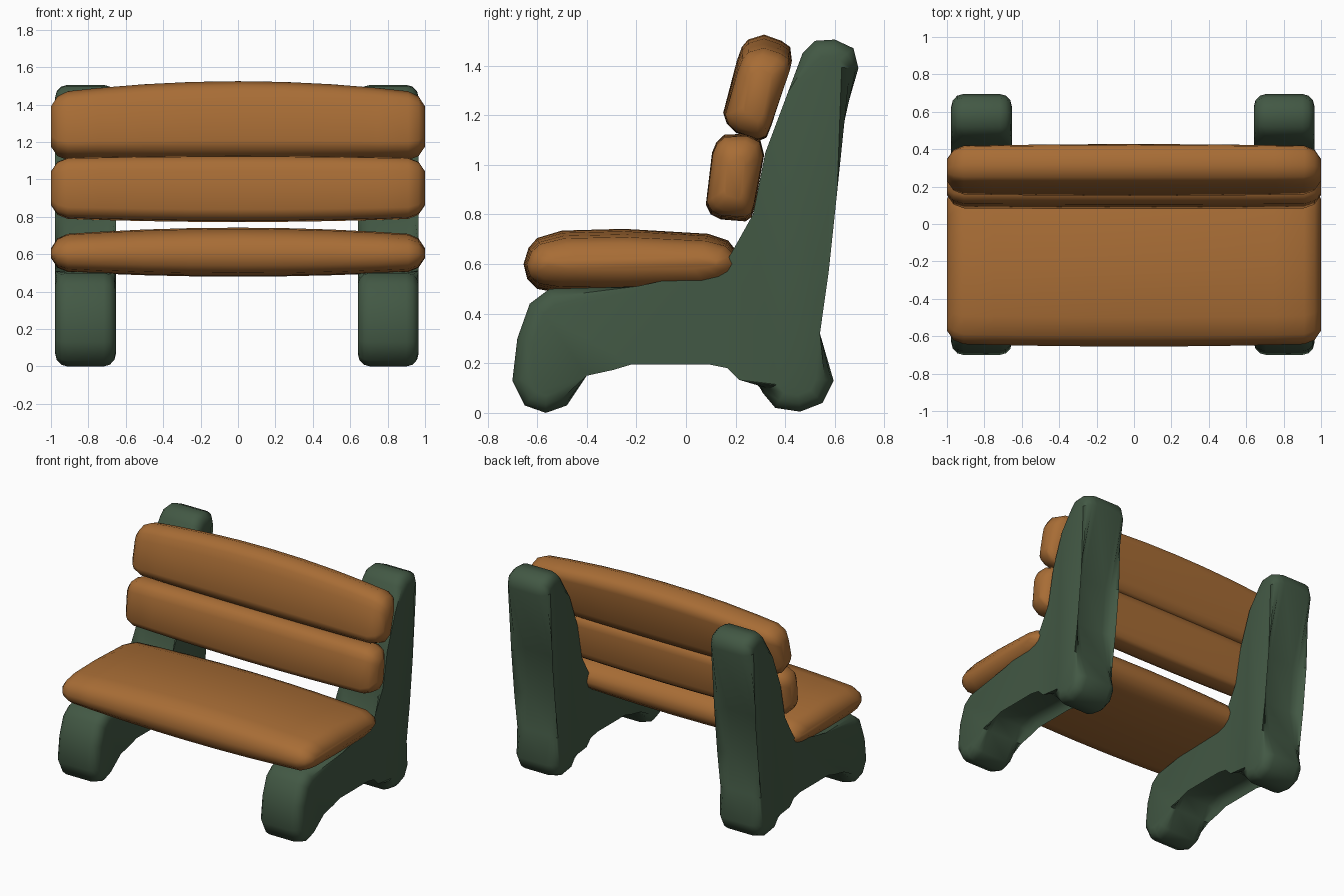
import bpy
import bmesh

cube = bpy.data.objects.get("Cube")
if cube:
    bpy.data.objects.remove(cube, do_unlink=True)


def make_material(name, color):
    mat = bpy.data.materials.new(name)
    mat.use_nodes = True
    mat.diffuse_color = color
    bsdf = next(n for n in mat.node_tree.nodes if n.type == 'BSDF_PRINCIPLED')
    bsdf.inputs["Base Color"].default_value = color
    bsdf.inputs["Roughness"].default_value = 0.8
    return mat


wood = make_material("warm wood", (0.39, 0.152, 0.036, 1))
green = make_material("dark green", (0.055, 0.098, 0.058, 1))


def finish(bm, name, mat):
    bmesh.ops.recalc_face_normals(bm, faces=bm.faces[:])
    mesh = bpy.data.meshes.new(name)
    bm.to_mesh(mesh)
    bm.free()
    mesh.materials.append(mat)
    obj = bpy.data.objects.new(name, mesh)
    bpy.context.collection.objects.link(obj)
    bpy.ops.object.select_all(action='DESELECT')
    obj.select_set(True)
    bpy.context.view_layer.objects.active = obj
    bpy.ops.object.shade_smooth_by_angle(angle=1.0)
    return obj


# Side frame: a side outline extruded in x with rounded rims
FRAME = [(-.70, .13), (-.65, .03), (-.565, 0), (-.48, .03), (-.40, .15),
         (-.33, .23), (-.23, .26), (.10, .26), (.20, .24), (.27, .17),
         (.31, .08), (.36, .02), (.46, .005), (.55, .04), (.595, .13),
         (.54, .32), (.51, .57), (.545, .90), (.695, 1.39), (.675, 1.47),
         (.60, 1.505), (.52, 1.50), (.47, 1.45), (.41, 1.29), (.32, 1.05),
         (.27, .80), (.24, .61), (.18, .53), (.12, .51), (-.20, .51),
         (-.55, .50), (-.63, .44), (-.68, .30)]


def side_frame(name, x_center, width=0.325):
    bm = bmesh.new()
    rings = [[bm.verts.new((x_center + s * width / 2, y, z)) for y, z in FRAME]
             for s in (-1, 1)]
    caps = [bm.faces.new(r) for r in rings]
    n = len(FRAME)
    for i in range(n):
        j = (i + 1) % n
        bm.faces.new((rings[0][i], rings[0][j], rings[1][j], rings[1][i]))
    rim = [e for f in caps for e in f.edges]
    bmesh.ops.bevel(bm, geom=rim, offset=0.065, segments=3, profile=0.5,
                    affect='EDGES', clamp_overlap=False)
    finish(bm, name, green)


side_frame("right_side_frame", -0.815)
side_frame("left_side_frame", 0.803)


# Planks: a cross-section swept along x, bowed and rounded in at the ends
def plank(name, profile, drop, rise, narrow):
    half = [(0, 0), (.25, 0), (.5, 0), (.75, 0), (.91, 0), (.965, .02), (1, .07)]
    stations = [(-x, i) for x, i in half[:0:-1]] + half
    ys, zs = [p[0] for p in profile], [p[1] for p in profile]
    yc, zc = (min(ys) + max(ys)) / 2, (min(zs) + max(zs)) / 2
    hy, hz = (max(ys) - min(ys)) / 2, (max(zs) - min(zs)) / 2
    bm = bmesh.new()
    rings = []
    for x, inset in stations:
        ring = []
        for y, z in profile:
            u = (z - zc + hz) / (2 * hz)
            z2 = zc + (z - zc) * (1 - inset / hz)
            z2 += x * x * (rise * (1 - u) - drop * u)
            y2 = yc + (y - yc) * (1 - (inset + narrow * x * x) / hy)
            ring.append(bm.verts.new((x, y2, z2)))
        rings.append(ring)
    n = len(profile)
    for a, b in zip(rings, rings[1:]):
        for i in range(n):
            j = (i + 1) % n
            bm.faces.new((a[i], a[j], b[j], b[i]))
    bm.faces.new(rings[0])
    bm.faces.new(rings[-1])
    finish(bm, name, wood)


plank("seat_plank",
      [(-.655, .60), (-.635, .665), (-.60, .705), (-.50, .735), (-.25, .742),
       (.09, .722), (.17, .695), (.205, .65), (.22, .60), (.20, .55), (.16, .515),
       (.09, .49), (-.25, .48), (-.52, .485), (-.60, .50), (-.64, .54)],
      0.04, 0.03, 0.015)

plank("lower_back_plank",
      [(.08, .84), (.105, 1.05), (.122, 1.09), (.155, 1.122), (.25, 1.125),
       (.30, 1.10), (.315, 1.04), (.277, .83), (.265, .79), (.24, .772),
       (.14, .78), (.10, .80)],
      0.012, 0.02, 0.005)

plank("upper_back_plank",
      [(.15, 1.21), (.165, 1.165), (.20, 1.13), (.29, 1.095), (.325, 1.11),
       (.345, 1.16), (.427, 1.42), (.42, 1.475), (.385, 1.50), (.315, 1.525),
       (.25, 1.505), (.225, 1.475), (.205, 1.42)],
      0.065, 0.01, 0.01)
